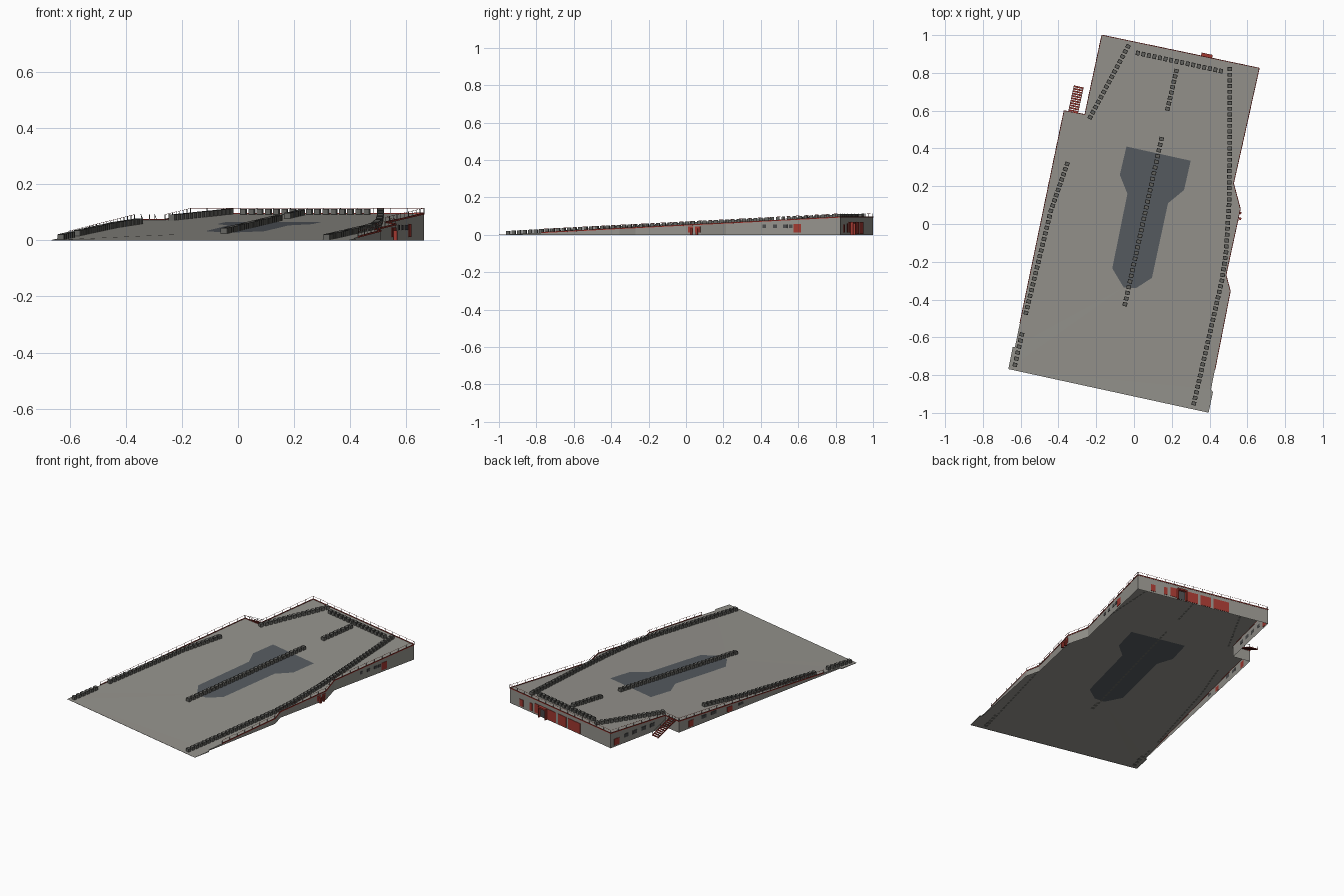
import bpy, bmesh, math
from mathutils import Vector

if "Cube" in bpy.data.objects:
    bpy.data.objects.remove(bpy.data.objects["Cube"])

ANG = math.radians(12.0)
V = Vector((math.sin(ANG), math.cos(ANG)))      # uphill direction of the deck


def mat(name, r, g, b):
    m = bpy.data.materials.new(name)
    m.diffuse_color = (r, g, b, 1)
    m.use_nodes = True
    m.node_tree.nodes["Principled BSDF"].inputs["Base Color"].default_value = m.diffuse_color
    return m


DECK = mat("concrete grey", 0.30, 0.292, 0.265)
PATCH = mat("slate blue grey", 0.093, 0.105, 0.118)
BLOCK = mat("block grey", 0.13, 0.13, 0.12)
RIM = mat("dark rim grey", 0.04, 0.04, 0.037)
RED = mat("brick red", 0.36, 0.04, 0.03)
DARK = mat("window grey", 0.07, 0.07, 0.072)


def height(p):
    """Deck height above the ground at a plan position."""
    v = p[0] * V.x + p[1] * V.y
    return max(0.001, (v + 0.888) / 1.831 * 0.094)


def finish(name, bm, *mats):
    me = bpy.data.meshes.new(name)
    bm.to_mesh(me)
    bm.free()
    for m in mats:
        me.materials.append(m)
    ob = bpy.data.objects.new(name, me)
    bpy.context.collection.objects.link(ob)
    return ob


def add_box(bm, base, d, n, length, depth, h0, h1, shear=0.0):
    """Upright box: d along, n across, optional rise over its length."""
    vs = []
    for z in (h0, h1):
        for a, b in ((-1, -1), (1, -1), (1, 1), (-1, 1)):
            p = base + d * (a * length / 2) + n * (b * depth / 2)
            vs.append(bm.verts.new((p.x, p.y, max(0.0, z + a * shear / 2))))
    fs = [bm.faces.new([vs[i] for i in q]) for q in
          ((3, 2, 1, 0), (4, 5, 6, 7), (0, 1, 5, 4), (1, 2, 6, 5), (2, 3, 7, 6), (3, 0, 4, 7))]
    bmesh.ops.recalc_face_normals(bm, faces=fs)
    return fs


def perp(d):
    return Vector((d.y, -d.x))                  # outward side of a CCW outline


# Plan outline, counter-clockwise
OUT = [Vector(p) for p in (
    (-0.665, -0.768), (0.395, -0.999), (0.418, -0.89), (0.408, -0.875), (0.51, -0.355),
    (0.487, -0.27), (0.563, 0.08), (0.527, 0.215), (0.663, 0.825), (-0.17, 1.0),
    (-0.26, 0.58), (-0.37, 0.60), (-0.63, -0.65), (-0.642, -0.65))]
HOLE = [Vector(p) for p in (
    (-0.04, 0.41), (0.30, 0.335), (0.265, 0.18), (0.18, 0.11), (0.095, -0.285),
    (0.01, -0.34), (-0.055, -0.335), (-0.115, -0.235), (-0.035, 0.16), (-0.075, 0.26))]

# Sloping deck with an opening for the paved area
bm = bmesh.new()
edges = []
for loop in (OUT, HOLE):
    vs = [bm.verts.new((p.x, p.y, height(p))) for p in loop]
    edges += [bm.edges.new((vs[i], vs[(i + 1) % len(vs)])) for i in range(len(vs))]
bmesh.ops.triangle_fill(bm, use_beauty=True, edges=edges, normal=(0, 0, 1))
for f in bm.faces:
    f.normal_update()
    if f.normal.z < 0:
        f.normal_flip()
finish("deck", bm, DECK)

# Paved area set into the deck
bm = bmesh.new()
bm.faces.new([bm.verts.new((p.x, p.y, height(p))) for p in reversed(HOLE)])
finish("paved_area", bm, PATCH)

# Outer walls below the deck edge
bm = bmesh.new()
lo = [bm.verts.new((p.x, p.y, 0)) for p in OUT]
hi = [bm.verts.new((p.x, p.y, height(p))) for p in OUT]
for i in range(len(OUT)):
    j = (i + 1) % len(OUT)
    bm.faces.new((lo[i], lo[j], hi[j], hi[i]))
finish("outer_walls", bm, DECK)

# Rows of blocks standing on the deck, each with a dark rim on top
ROWS = {
    "back_left": ((-0.232, 0.565), (-0.032, 0.94)),
    "back": ((0.02, 0.905), (0.46, 0.81)),
    "short_middle": ((0.224, 0.81), (0.178, 0.61)),
    "right": ((0.508, 0.82), (0.507, 0.4), (0.503, 0.1), (0.487, -0.15), (0.465, -0.3), (0.317, -0.95)),
    "middle": ((0.145, 0.45), (-0.048, -0.425)),
    "left": ((-0.354, 0.318), (-0.44, 0.07), (-0.572, -0.47)),
    "front_left": ((-0.594, -0.585), (-0.63, -0.745))}
for name, pts in ROWS.items():
    pts = [Vector(p) for p in pts]
    bm = bmesh.new()
    tops = []
    for k, (a, b) in enumerate(zip(pts, pts[1:])):
        d = (b - a).normalized()
        n = max(1, round((b - a).length / 0.0305))
        for i in range(n + (k == len(pts) - 2)):
            p = a + (b - a) * (i / n)
            rise = height(p + d * 0.01) - height(p - d * 0.01)
            z = height(p)
            tops.append(add_box(bm, p, d, perp(d), 0.02, 0.024, z, z + 0.02, rise)[1])
    rims = bmesh.ops.inset_individual(bm, faces=tops, thickness=0.005)["faces"]
    for f in rims:
        f.material_index = 1
    finish(name + "_blocks", bm, BLOCK, RIM)

# Red coping on the wall tops with a light railing above it
posts, rails, coping = bmesh.new(), bmesh.new(), bmesh.new()
for i in range(3, 12):
    a, b = OUT[i], OUT[i + 1]
    d = (b - a).normalized()
    if i == 3:
        a = a.lerp(b, 0.2)
    if i == 11:
        b = a.lerp(b, 0.9)
    L = (b - a).length
    m, rise = (a + b) / 2, height(b) - height(a)
    z = (height(a) + height(b)) / 2
    add_box(coping, m, d, perp(d), L, 0.004, z - 0.002, z + 0.004, rise)
    inner = perp(d) * -0.001
    add_box(rails, m + inner, d, perp(d), L, 0.001, z + 0.0195, z + 0.0205, rise)
    n = max(1, round(L / 0.06))
    for k in range(n + 1):
        p = a.lerp(b, k / n) + inner
        add_box(posts, p, d, perp(d), 0.002, 0.002, height(p), height(p) + 0.0205)
finish("railing_posts", posts, BLOCK)
finish("railing_bars", rails, RED)
finish("wall_coping", coping, RED)

# Doors and windows as thin plates on the walls: wall index, start, end, bottom, top
DOORS = [
    (5, 0.80, 0.88, 0.012, 0.045), (5, 0.91, 0.99, 0.012, 0.045), (7, 0.59, 0.655, 0.012, 0.058),
    (8, 0.10, 0.135, 0.012, 0.055), (8, 0.20, 0.225, 0.012, 0.06), (8, 0.25, 0.30, 0.012, 0.07),
    (8, 0.37, 0.46, 0.005, 0.07), (8, 0.48, 0.56, 0.005, 0.07), (8, 0.58, 0.70, 0.005, 0.07),
    (9, 0.06, 0.16, 0.01, 0.05), (11, 0.06, 0.09, 0.01, 0.05), (11, 0.30, 0.33, 0.008, 0.04)]
WINDOWS = [
    (7, 0.32, 0.35, 0.037, 0.054), (7, 0.41, 0.445, 0.037, 0.054), (7, 0.50, 0.535, 0.037, 0.054),
    (7, 0.55, 0.58, 0.037, 0.054), (8, 0.31, 0.36, 0.005, 0.06),
    (9, 0.24, 0.32, 0.035, 0.057), (9, 0.40, 0.48, 0.035, 0.057),
    (9, 0.56, 0.64, 0.035, 0.057), (9, 0.72, 0.80, 0.035, 0.057),
    (11, 0.14, 0.17, 0.03, 0.05), (11, 0.20, 0.23, 0.03, 0.05), (11, 0.37, 0.40, 0.022, 0.037)]
for name, table, m in (("wall_doors", DOORS, RED), ("wall_windows", WINDOWS, DARK)):
    bm = bmesh.new()
    for i, t0, t1, z0, z1 in table:
        a, b = OUT[i], OUT[i + 1]
        d = (b - a).normalized()
        add_box(bm, a.lerp(b, (t0 + t1) / 2) + perp(d) * 0.001, d, perp(d),
                (b - a).length * (t1 - t0), 0.003, z0, z1)
    finish(name, bm, m)

# Porch on the back wall
bm = bmesh.new()
d = (OUT[9] - OUT[8]).normalized()
p = OUT[8].lerp(OUT[9], 0.335) + perp(d) * 0.009
add_box(bm, p, d, perp(d), 0.06, 0.018, 0.06, 0.07)
for s in (-1, 1):
    add_box(bm, p + d * s * 0.027, d, perp(d), 0.006, 0.016, 0, 0.06)
finish("back_porch", bm, RED)

# Small bollards beside the right entrance
bm = bmesh.new()
for y in (0.028, 0.058):
    add_box(bm, Vector((0.562, y)), V, perp(V), 0.012, 0.012, 0, 0.035)
finish("entrance_bollards", bm, RED)

# Outside stair going down from the left notch
treads, sides, rails = bmesh.new(), bmesh.new(), bmesh.new()
foot, head = Vector((-0.292, 0.73)), Vector((-0.322, 0.592))
d = (head - foot).normalized()
L, top, n = (head - foot).length, height(head), 11
for k in range(n):
    z = top * (k + 1) / n
    add_box(treads, foot.lerp(head, (k + 0.5) / n), d, perp(d), L / n * 0.7, 0.05, z - 0.004, z)
for s in (-1, 1):
    c = (foot + head) / 2 + perp(d) * s * 0.025
    add_box(sides, c, d, perp(d), L, 0.003, top / 2 - 0.004, top / 2 + 0.004, top)
    add_box(rails, c, d, perp(d), L, 0.0015, top / 2 + 0.02, top / 2 + 0.0215, top)
    for t in (-0.45, 0, 0.45):
        z = top * (0.5 + t)
        add_box(rails, c + d * L * t, d, perp(d), 0.002, 0.002, z, z + 0.021)
finish("stair_treads", treads, RED)
finish("stair_sides", sides, RED)
finish("stair_handrails", rails, BLOCK)
